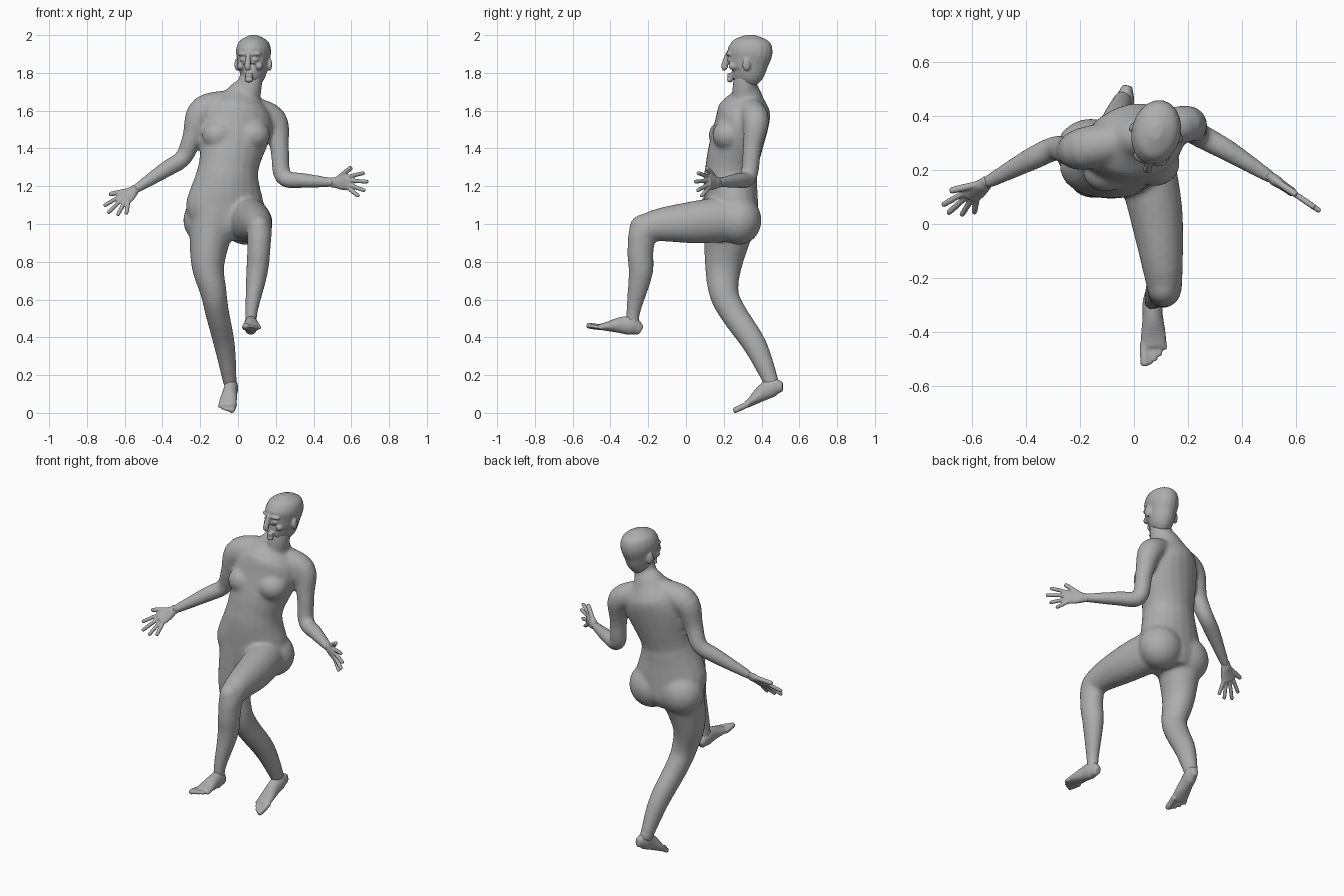
import bpy, bmesh, math
from mathutils import Vector, Matrix

cube = bpy.data.objects.get("Cube")
if cube:
    bpy.data.objects.remove(cube, do_unlink=True)

clay = bpy.data.materials.new("clay grey")
clay.use_nodes = True
grey = (.42, .42, .42, 1)
clay.diffuse_color = grey
clay.node_tree.nodes["Principled BSDF"].inputs["Base Color"].default_value = grey

SIDES = 20
SIDEWAYS = Vector((1, 0, 0))
BACKWARD = Vector((0, 1, 0))
UPWARD = Vector((0, 0, 1))


def spline(points, steps=5):
    """Refine rows of numbers with a smooth curve through all of them."""
    rows = [Vector(point) for point in points]
    last = len(rows) - 1
    refined = []
    for i in range(last):
        start, end = rows[i], rows[i + 1]
        leave = (end - rows[max(i - 1, 0)]) / 2
        arrive = (rows[min(i + 2, last)] - start) / 2
        for step in range(steps):
            t = step / steps
            ease = t * t * (3 - 2 * t)
            refined.append(start.lerp(end, ease)
                           + leave * (t * (1 - t) ** 2)
                           - arrive * (t * t * (1 - t)))
    return refined + [rows[last]]


def loft(bm, points, side=SIDEWAYS, depth=lambda row: row.w):
    """Closed tube through rows of x, y, z and half width along side."""
    rows = spline(points)
    rings = []
    for i, row in enumerate(rows):
        before, after = rows[max(i - 1, 0)], rows[min(i + 1, len(rows) - 1)]
        along = (after.xyz - before.xyz).normalized()
        wide = (side - along * side.dot(along)).normalized()
        deep = along.cross(wide)
        ring = []
        for k in range(SIDES):
            angle = math.tau * k / SIDES
            offset = wide * row.w * math.cos(angle) + deep * depth(row) * math.sin(angle)
            ring.append(bm.verts.new(row.xyz + offset))
        rings.append(ring)
    for lower, upper in zip(rings, rings[1:]):
        for k in range(SIDES):
            n = (k + 1) % SIDES
            bm.faces.new((lower[k], lower[n], upper[n], upper[k]))
    bm.faces.new(rings[0][::-1])
    bm.faces.new(rings[-1])


def ball(bm, centre, radii, turn=0):
    """Ellipsoid turned about the vertical."""
    place = Matrix.Translation(centre) @ Matrix.Rotation(turn, 4, "Z")
    bmesh.ops.create_uvsphere(bm, u_segments=SIDES, v_segments=SIDES, radius=1,
                              matrix=place @ Matrix.Diagonal((*radii, 1)))


def digit(bm, base, tip, radius):
    """Finger or toe with a rounded end."""
    base, tip = Vector(base), Vector(tip)
    loft(bm, [(*base, radius), (*base.lerp(tip, .9), radius), (*tip, radius / 3)],
         Vector((1, 2, 3)))


def finish(bm, name, voxel, smooth, matrix=Matrix()):
    """Fuse the overlapping forms into one smooth skin."""
    bm.transform(matrix)
    bmesh.ops.recalc_face_normals(bm, faces=bm.faces)
    mesh = bpy.data.meshes.new(name)
    bm.to_mesh(mesh)
    bm.free()
    mesh.materials.append(clay)
    part = bpy.data.objects.new(name, mesh)
    bpy.context.collection.objects.link(part)
    fuse = part.modifiers.new("fuse", "REMESH")
    fuse.mode = "VOXEL"
    fuse.voxel_size = voxel
    fuse.use_smooth_shade = True
    soften = part.modifiers.new("soften", "SMOOTH")
    soften.factor = .5
    soften.iterations = smooth


def placed(position, yaw, pitch=0):
    turn = Matrix.Rotation(math.radians(yaw), 4, "Z")
    tilt = Matrix.Rotation(math.radians(pitch), 4, "X")
    return Matrix.Translation(position) @ turn @ tilt


# Torso, turned a little to the model's left
body = bmesh.new()
twist = .2
across = Vector((math.cos(twist), math.sin(twist), 0))
loft(body, [(-.08, .25, .92, .12), (-.07, .24, 1.08, .21), (-.05, .24, 1.3, .16),
            (0, .3, 1.55, .19), (.03, .32, 1.68, .1), (.05, .31, 1.72, .07)],
     across, lambda row: min(row.w * .85, .14))
# Neck
loft(body, [(.03, .33, 1.6, .08), (.06, .31, 1.72, .065), (.08, .33, 1.84, .06)])
# Chest and buttocks
for x, y in ((-.1, .2), (.08, .22)):
    ball(body, (x, y, 1.47), (.09, .08, .08), twist)
for x, y in ((.04, .28), (-.16, .27)):
    ball(body, (x, y, 1.02), (.13, .12, .13))

# Arms, from the collar to the wrist
loft(body, [(0, .32, 1.64, .07), (-.18, .28, 1.6, .08), (-.24, .27, 1.46, .055),
            (-.29, .28, 1.35, .046), (-.38, .24, 1.29, .043), (-.55, .15, 1.18, .024)], BACKWARD)
loft(body, [(.06, .33, 1.61, .07), (.19, .37, 1.55, .07), (.22, .35, 1.4, .05),
            (.24, .33, 1.25, .046), (.35, .27, 1.23, .04), (.51, .17, 1.22, .024)], BACKWARD)


def leg(points):
    loft(body, points, depth=lambda row: row.w * 1.13)


# Standing leg, then raised leg with its kneecap
leg([(-.13, .24, 1.05, .13), (-.16, .2, .8, .09), (-.13, .2, .64, .07),
     (-.11, .25, .53, .063), (-.07, .37, .35, .055), (-.04, .46, .14, .034)])
leg([(.03, .28, 1.03, .11), (.08, .05, 1.01, .1), (.11, -.2, .98, .07),
     (.11, -.24, .87, .062), (.1, -.24, .74, .057), (.07, -.28, .53, .033), (.07, -.28, .44, .033)])
ball(body, (.11, -.23, .98), (.06, .07, .07))
finish(body, "body", .011, 8)

# Head, modelled about its own centre and facing forward
head = bmesh.new()
loft(head, [(0, -.06, -.126, .03), (0, -.035, -.1, .055), (0, -.01, -.07, .073), (0, 0, -.02, .083),
            (0, .01, .04, .091), (0, .01, .09, .072), (0, .01, .12, .02)],
     depth=lambda row: row.w * 1.33)
# Nose, lips and chin
loft(head, [(0, -.11, .03, .01), (0, -.13, -.04, .017), (0, -.12, -.06, .016)])
for z, tall in ((-.086, .006), (-.097, .006), (-.117, .014)):
    ball(head, (0, -.1, z), (.023, .016, tall))
# Brows, eyes, cheeks and ears
for s in (-1, 1):
    ball(head, (s * .034, -.097, .02), (.034, .016, .01), s * .3)
    ball(head, (s * .034, -.095, -.01), (.017, .014, .01), s * .3)
    ball(head, (s * .05, -.07, -.045), (.02, .026, .02))
    ball(head, (s * .088, .01, -.035), (.012, .022, .035), s * .4)
finish(head, "head", .006, 3, placed((.08, .33, 1.88), -13))


def hand(name, wrist, knuckles, side):
    """Flat palm with a thumb and four fingers fanned along side."""
    bm = bmesh.new()
    wrist, knuckles = Vector(wrist), Vector(knuckles)
    along = (knuckles - wrist).normalized()
    side = Vector(side)
    side = (side - along * side.dot(along)).normalized()
    loft(bm, [(*(wrist - along * .02), .027), (*wrist, .028),
              (*wrist.lerp(knuckles, .5), .04), (*knuckles, .042)],
         side, lambda row: min(row.w * .7, .7 / 1000 / row.w))
    digit(bm, wrist + along * .02 + side * .02, wrist + along * .11 + side * .08, .0125)
    for i in range(4):
        angle = math.radians(28 - 26 * i)
        reach = .12 - .012 * abs(i - 1)
        tip = knuckles + (along * math.cos(angle) + side * math.sin(angle)) * reach
        digit(bm, knuckles - along * .01 + side * (.03 - .02 * i), tip, .0105)
    finish(bm, name, .005, 2)


hand("left_hand", (.51, .17, 1.22), (.59, .115, 1.22), UPWARD)
hand("right_hand", (-.55, .15, 1.18), (-.61, .1, 1.125), (-.6, .3, .4))


def foot(name, matrix, s):
    """Foot from heel to toes on a flat sole; s picks the big toe's side."""
    bm = bmesh.new()
    loft(bm, [(0, 0, .034, .018), (0, -.05, .05, .035), (0, -.11, .044, .038),
              (0, -.18, .025, .047), (0, -.22, .016, .045)],
         depth=lambda row: min(row.z, row.w * 1.4))
    for i in range(5):
        x = s * (.0185 * i - .036)
        radius = .0105 if i else .0155
        digit(bm, (x, -.2, .015), (x, .003 * i * (i + 1) - .288, .011), radius)
    finish(bm, name, .006, 3, matrix)


foot("left_foot", placed((.066, -.243, .402), 2, -10), 1)
foot("right_foot", placed((-.022, .525, .108), -10, 22), -1)
